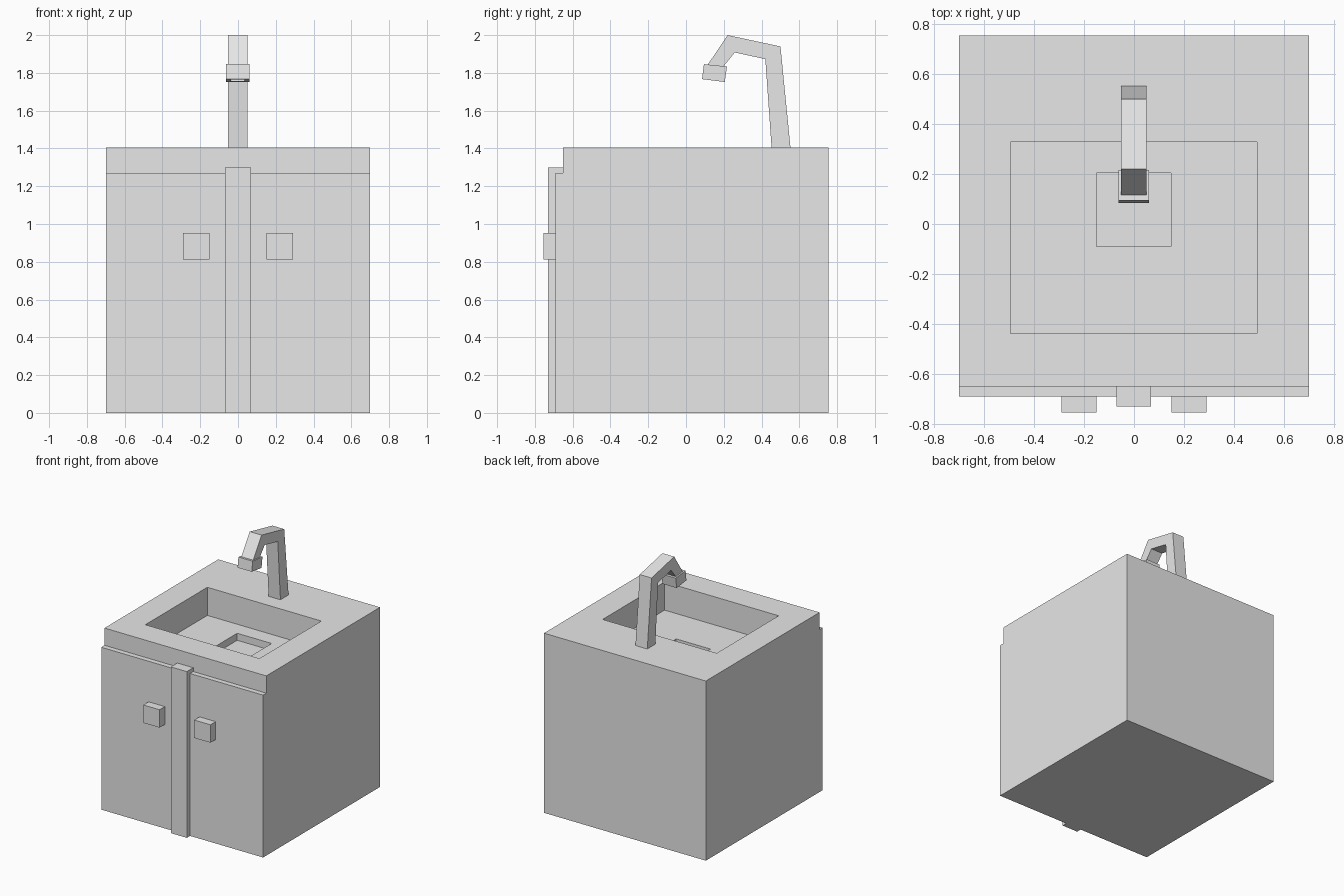
import bpy, bmesh
from mathutils import Vector

if "Cube" in bpy.data.objects:
    bpy.data.objects.remove(bpy.data.objects["Cube"])

grey = bpy.data.materials.new("grey")
grey.diffuse_color = (0.8, 0.8, 0.8, 1)
grey.use_nodes = True
grey.node_tree.nodes["Principled BSDF"].inputs["Base Color"].default_value = grey.diffuse_color


def prism(name, profile, x0, x1):
    """Extrude a (y, z) profile along x."""
    bm = bmesh.new()
    face = bm.faces.new([bm.verts.new((x0, y, z)) for y, z in profile])
    ext = bmesh.ops.extrude_face_region(bm, geom=[face])
    moved = [v for v in ext["geom"] if isinstance(v, bmesh.types.BMVert)]
    bmesh.ops.translate(bm, verts=moved, vec=(x1 - x0, 0, 0))
    bmesh.ops.recalc_face_normals(bm, faces=bm.faces)
    mesh = bpy.data.meshes.new(name)
    bm.to_mesh(mesh)
    bm.free()
    mesh.materials.append(grey)
    obj = bpy.data.objects.new(name, mesh)
    bpy.context.collection.objects.link(obj)
    return obj


def box(name, x0, x1, y0, y1, z0, z1):
    return prism(name, [(y0, z0), (y1, z0), (y1, z1), (y0, z1)], x0, x1)


def cut(target, cutter):
    """Subtract the cutter, apply the result and discard the cutter."""
    cutter.hide_render = True
    mod = target.modifiers.new("cut", 'BOOLEAN')
    mod.operation = 'DIFFERENCE'
    mod.solver = 'EXACT'
    mod.object = cutter
    bpy.context.view_layer.objects.active = target
    bpy.ops.object.modifier_apply(modifier=mod.name)
    bpy.data.objects.remove(cutter)


# Cabinet with the counter set back above the doors
cabinet = prism("cabinet", [(-0.69, 0), (0.755, 0), (0.755, 1.405),
                            (-0.65, 1.405), (-0.65, 1.27), (-0.69, 1.27)], -0.70, 0.70)

# Basin and square drain recess
cut(cabinet, box("basin_cutter", -0.495, 0.492, -0.438, 0.328, 1.185, 1.6))
cut(cabinet, box("drain_cutter", -0.15, 0.148, -0.09, 0.204, 1.13, 1.3))

# Centre strip between the doors, overlapping the counter step
prism("door_strip", [(-0.73, 0), (-0.69, 0), (-0.69, 1.27), (-0.65, 1.27),
                     (-0.65, 1.30), (-0.73, 1.30)], -0.07, 0.068)

# Door knobs
for side, name in ((-1, "left_knob"), (1, "right_knob")):
    a, b = sorted((side * 0.15, side * 0.29))
    box(name, a, b, -0.755, -0.69, 0.813, 0.953)

# Bent square tap
prism("tap", [(0.553, 1.405), (0.50, 1.94), (0.22, 2.0), (0.113, 1.84),
              (0.195, 1.83), (0.258, 1.908), (0.42, 1.873), (0.453, 1.405)], -0.052, 0.05)

# Spout end with a hollow opening underneath
front_top, back_top = Vector((0.095, 1.846)), Vector((0.217, 1.834))
back_low, front_low = Vector((0.205, 1.752)), Vector((0.085, 1.767))
spout = prism("spout", [front_top, back_top, back_low, front_low], -0.063, 0.06)
along = back_low - front_low
up = (front_top - front_low) * 0.3
p, q = front_low + along * 0.2, front_low + along * 0.8
cut(spout, prism("spout_cutter", [p - up, q - up, q + up, p + up], -0.037, 0.034))
